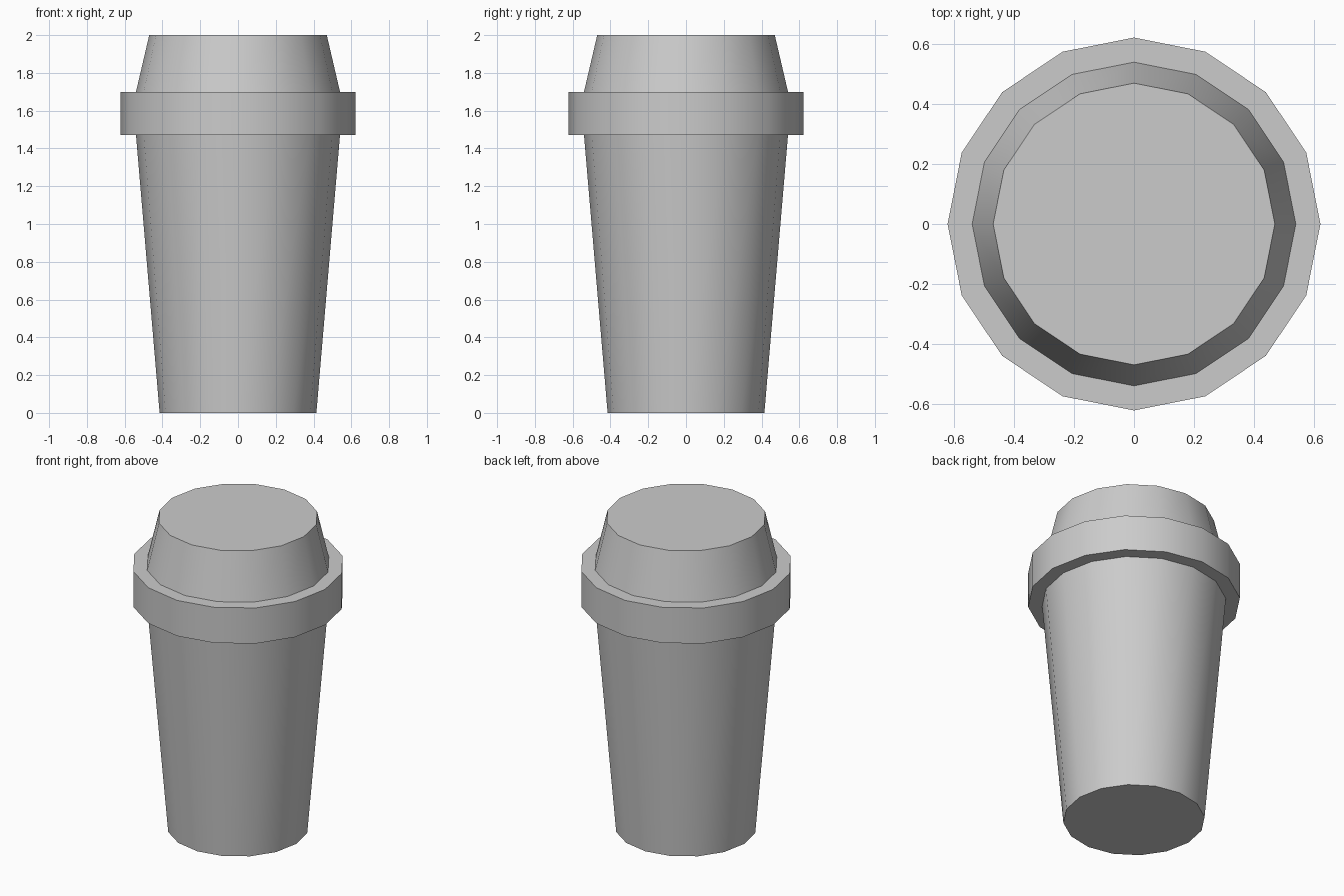
import bpy
import bmesh
from math import cos, sin, pi, radians

SIDES = 16

cube = bpy.data.objects.get("Cube")
if cube:
    bpy.data.objects.remove(cube, do_unlink=True)

# Single plain grey
grey = bpy.data.materials.new("plain_grey")
grey.use_nodes = True
colour = (0.6, 0.6, 0.6, 1)
grey.diffuse_color = colour
grey.node_tree.nodes["Principled BSDF"].inputs["Base Color"].default_value = colour


def lathe(name, profile, cap=None):
    """Spin (radius, height) points around z, optionally capping the first or last ring."""
    bm = bmesh.new()
    rings = []
    for r, z in profile:
        angles = [2 * pi * i / SIDES for i in range(SIDES)]
        rings.append([bm.verts.new((r * cos(a), r * sin(a), z)) for a in angles])
    for low, high in zip(rings, rings[1:]):
        for i in range(SIDES):
            j = (i + 1) % SIDES
            bm.faces.new((low[i], low[j], high[j], high[i]))
    if cap == "bottom":
        bm.faces.new(rings[0][::-1])
    elif cap == "top":
        bm.faces.new(rings[-1])
    mesh = bpy.data.meshes.new(name)
    bm.to_mesh(mesh)
    bm.free()
    mesh.materials.append(grey)
    obj = bpy.data.objects.new(name, mesh)
    bpy.context.collection.objects.link(obj)
    bpy.ops.object.select_all(action="DESELECT")
    obj.select_set(True)
    bpy.context.view_layer.objects.active = obj
    bpy.ops.object.shade_smooth_by_angle(angle=radians(30))
    return obj


# Tapered cup body
lathe("cup_body", [(0.415, 0), (0.54, 1.47)], cap="bottom")

# Wide band around the lid, with ledges above and below
lathe("lid_rim", [(0.54, 1.47), (0.622, 1.47), (0.622, 1.7), (0.54, 1.7)])

# Raised lid top
lathe("lid_top", [(0.54, 1.7), (0.47, 2)], cap="top")
